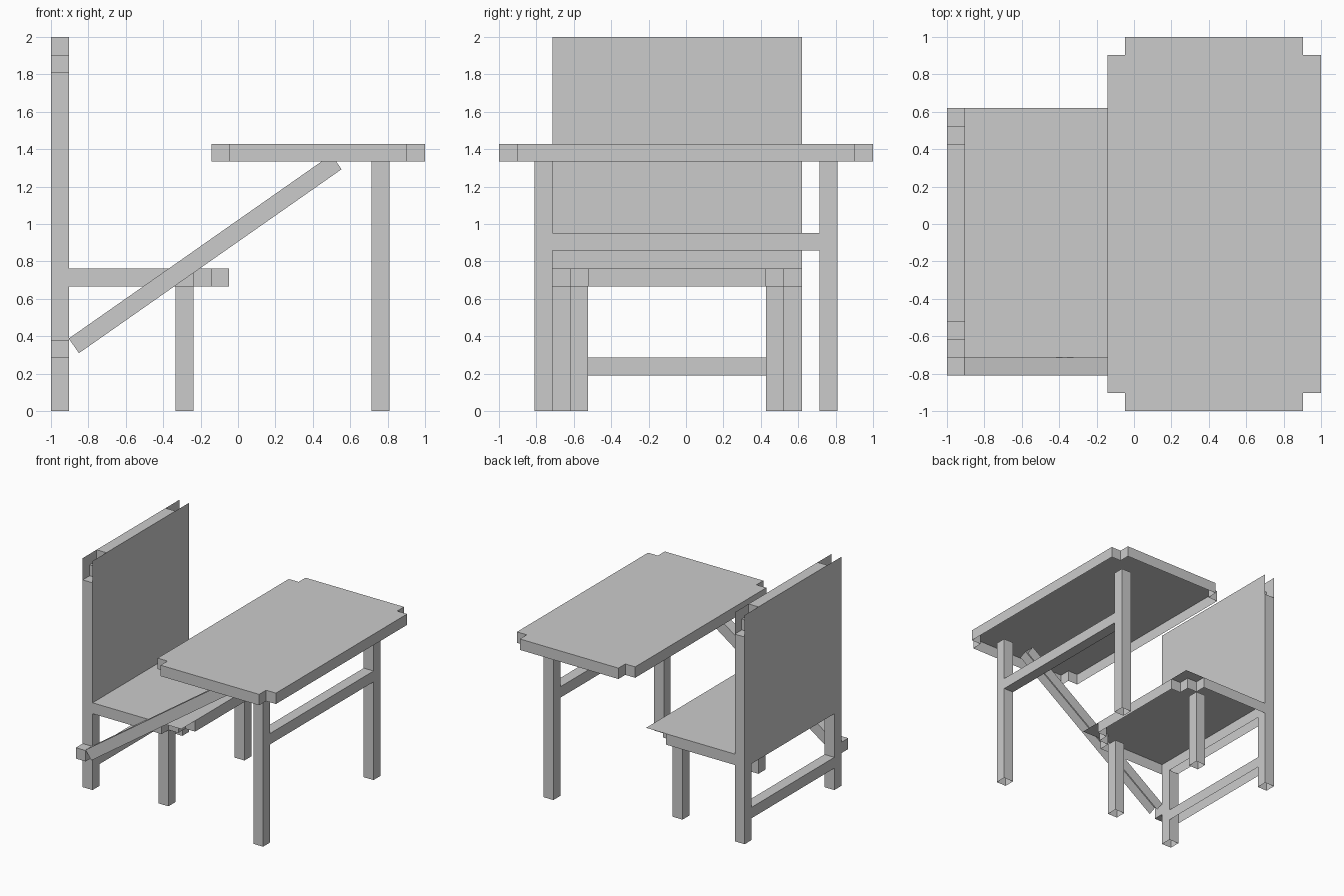
import bpy, bmesh, math
from mathutils import Matrix

if "Cube" in bpy.data.objects:
    bpy.data.objects.remove(bpy.data.objects["Cube"])

U = 2 / 21  # the whole model sits on a grid of 21 units


def finish(name, bm):
    bmesh.ops.remove_doubles(bm, verts=bm.verts, dist=1e-5)
    bm.transform(Matrix.Translation((-1, -1, 0)) @ Matrix.Scale(U, 4))
    me = bpy.data.meshes.new(name)
    bm.to_mesh(me)
    bm.free()
    ob = bpy.data.objects.new(name, me)
    bpy.context.collection.objects.link(ob)
    return ob


def box(name, lo, hi, open_sides=(), matrix=None):
    """Box between two grid corners; open_sides lists outward axes left open."""
    bm = bmesh.new()
    bmesh.ops.create_cube(bm, size=1)
    bm.normal_update()
    gone = [f for f in bm.faces
            if any(f.normal.dot(Matrix.Identity(3)["xyz".index(s[1])]) * (1 if s[0] == "+" else -1) > 0.9
                   for s in open_sides)]
    bmesh.ops.delete(bm, geom=gone, context='FACES')
    for v in bm.verts:
        v.co = [l + (c + 0.5) * (h - l) for l, h, c in zip(lo, hi, v.co)]
    if matrix:
        bm.transform(matrix)
    return finish(name, bm)


def shell(name, path, lo, hi, bottom=None, top=None, axis='z', closed=False):
    """Walls along a counter-clockwise path, with optional sheets at either level."""
    bm = bmesh.new()

    def face(pts):
        co = [(a, b, h) if axis == 'z' else (h, a, b) for a, b, h in pts]
        bm.faces.new([bm.verts.new(c) for c in co])

    ends = path[1:] + path[:1] if closed else path[1:]
    for p, q in zip(path, ends):
        face([(*p, lo), (*q, lo), (*q, hi), (*p, hi)])
    if top:
        face([(*p, hi) for p in top])
    if bottom:
        face([(*p, lo) for p in reversed(bottom)])
    return finish(name, bm)


def rect(a0, b0, a1, b1):
    return [(a0, b0), (a1, b0), (a1, b1), (a0, b1)]


# Table top with notched corners, open underneath
top = [(10, 0), (20, 0), (20, 1), (21, 1), (21, 20), (20, 20),
       (20, 21), (10, 21), (10, 20), (9, 20), (9, 1), (10, 1)]
shell("table_top", top, 14, 15, top=top, closed=True)

# Table legs and the bar between them
for side, y in (("front", 2), ("back", 18)):
    box("table_leg_" + side, (18, y, 0), (19, y + 1, 14), ("-z",))
box("table_bar", (18, 3, 9), (19, 18, 10), ("-y", "+y"))

# Seat: square sheet over walls with stepped front corners
steps = [(8, 3), (8, 4), (9, 4), (9, 5), (10, 5)]
seat = [(1, 3)] + steps + [(x, 20 - y) for x, y in reversed(steps)] + [(1, 17)]
shell("seat", seat, 7, 8, top=rect(1, 3, 10, 17))

# Backrest: two square sheets with a stepped rim between them
rim = [(17, 7), (17, 19), (16, 19), (16, 20), (15, 20), (15, 21)]
rim += [(20 - y, z) for y, z in reversed(rim)]
sheet = rect(3, 7, 17, 21)
shell("backrest", rim, 0, 1, bottom=sheet, top=sheet, axis='x')

# Chair legs and the bar between the rear ones
for side, rear_y, fore_y in (("front", 3, 4), ("back", 16, 15)):
    box("rear_chair_leg_" + side, (0, rear_y, 0), (1, rear_y + 1, 7), ("-z", "+z"))
    box("fore_chair_leg_" + side, (7, fore_y, 0), (8, fore_y + 1, 7), ("-z",))
box("chair_bar", (0, 4, 2), (1, 16, 3), ("-y", "+y", "-z"))

# Peg and the slanted brace that carries the table
box("brace_peg", (0, 2, 3), (1, 3, 4))
tilt = Matrix.Translation((1.57, 2, 3.25)) @ Matrix.Rotation(math.radians(-35), 4, 'Y')
box("brace", (0, 0, 0), (18, 1, 1), ("-z", "-x", "+x"), tilt)
